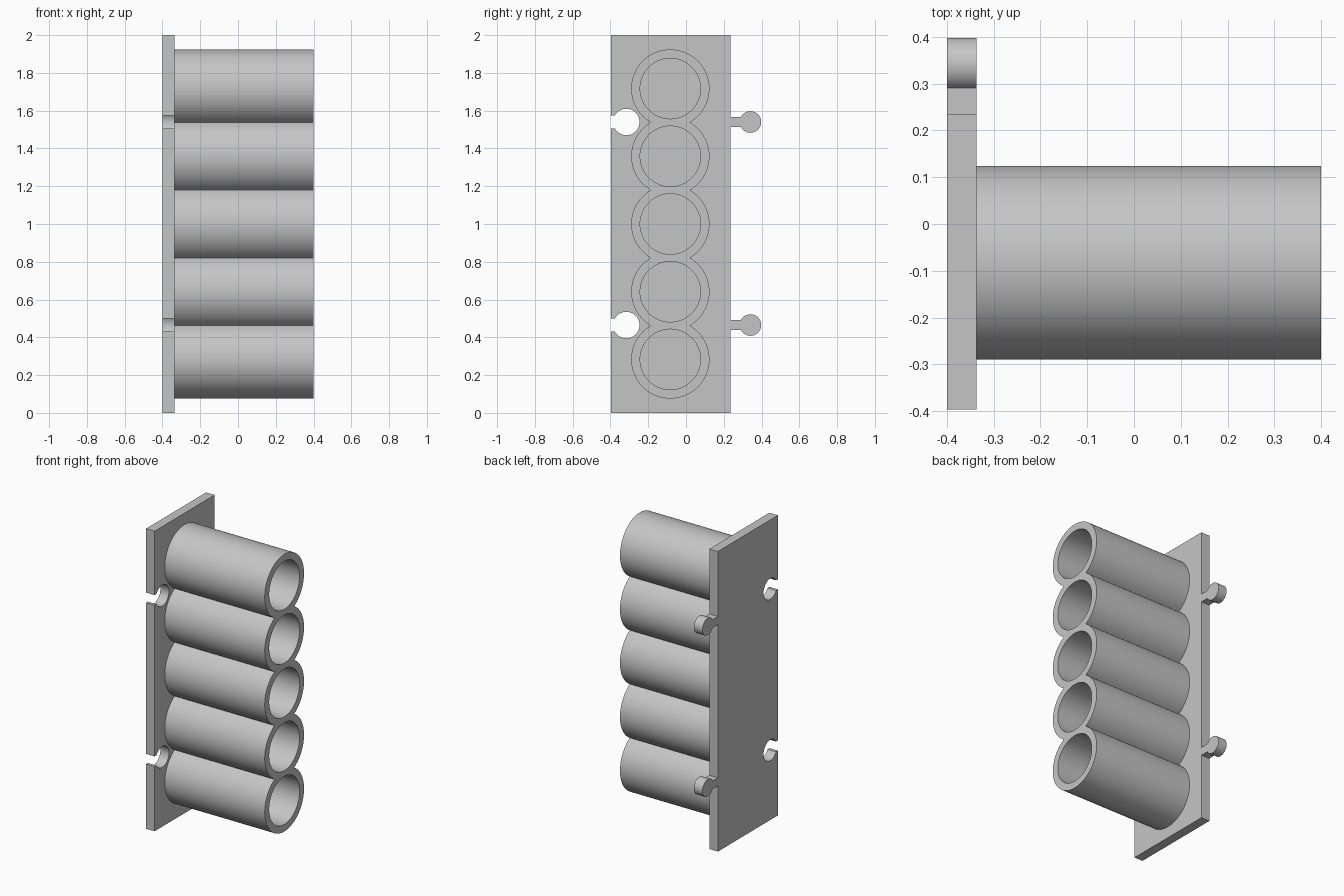
import bpy, bmesh
from math import sin, cos, asin, pi
from mathutils import Matrix

if "Cube" in bpy.data.objects:
    bpy.data.objects.remove(bpy.data.objects["Cube"], do_unlink=True)

grey = bpy.data.materials.new("light_grey")
grey.use_nodes = True
colour = (0.56, 0.56, 0.56, 1)
grey.diffuse_color = colour
grey.node_tree.nodes["Principled BSDF"].inputs["Base Color"].default_value = colour

BACK, PLATE_FRONT, TUBE_END = -0.4, -0.337, 0.4
SIDE, EDGE, HEIGHT = -0.397, 0.235, 2.0
TUBE_Y, OUTER, BORE, PITCH = -0.083, 0.207, 0.16, 0.3585
TUBE_Z = [1 + PITCH * i for i in range(-2, 3)]
CLIP_Z = [0.465, 1.54]


def arc(y, z, r, start, end, steps=48):
    """Points along an arc, both ends included."""
    angles = [start + (end - start) * i / steps for i in range(steps + 1)]
    return [(y + r * cos(a), z + r * sin(a)) for a in angles]


def extrude_profile(name, loops, x0, x1):
    """Fill closed y-z loops (inner loops become holes) and extrude along x."""
    curve = bpy.data.curves.new(name, "CURVE")
    curve.dimensions = "2D"
    curve.fill_mode = "BOTH"
    curve.extrude = (x1 - x0) / 2
    for points in loops:
        spline = curve.splines.new("POLY")
        spline.points.add(len(points) - 1)
        for p, (y, z) in zip(spline.points, points):
            p.co = (y, z, 0, 1)
        spline.use_cyclic_u = True
    temp = bpy.data.objects.new(name + "_profile", curve)
    bpy.context.collection.objects.link(temp)
    mesh = bpy.data.meshes.new_from_object(
        temp.evaluated_get(bpy.context.evaluated_depsgraph_get()))
    bpy.data.objects.remove(temp, do_unlink=True)

    # Turn the profile so that it stands in the y-z plane
    turn = Matrix(((0, 0, 1, 0), (1, 0, 0, 0), (0, 1, 0, 0), (0, 0, 0, 1)))
    mesh.transform(Matrix.Translation(((x0 + x1) / 2, 0, 0)) @ turn)
    bm = bmesh.new()
    bm.from_mesh(mesh)
    bmesh.ops.remove_doubles(bm, verts=bm.verts, dist=0.0002)
    bmesh.ops.recalc_face_normals(bm, faces=bm.faces)
    bm.to_mesh(mesh)
    bm.free()
    mesh.materials.clear()
    mesh.materials.append(grey)
    obj = bpy.data.objects.new(name, mesh)
    bpy.context.collection.objects.link(obj)
    bpy.ops.object.select_all(action="DESELECT")
    obj.select_set(True)
    bpy.context.view_layer.objects.active = obj
    bpy.ops.object.shade_smooth_by_angle(angle=pi / 6)
    return obj


# Backing plate: knobs on one long edge, matching keyhole sockets on the other
def knob(z, neck=0.027, r=0.057, y=0.341):
    a = pi - asin(neck / r)
    return [(EDGE, z - neck)] + arc(y, z, r, -a, a) + [(EDGE, z + neck)]


def socket(z, slot=0.034, r=0.07, y=-0.316):
    a = asin(slot / r)
    return [(SIDE, z + slot)] + arc(y, z, r, pi - a, a - pi) + [(SIDE, z - slot)]


outline = [(SIDE, 0), (EDGE, 0)]
for z in CLIP_Z:
    outline += knob(z)
outline += [(EDGE, HEIGHT), (SIDE, HEIGHT)]
for z in reversed(CLIP_Z):
    outline += socket(z)
extrude_profile("backing_plate", [outline], BACK, PLATE_FRONT)

# Row of five merged tubes, open at the far end and closed by the plate
cusp = asin(PITCH / 2 / OUTER)
right_side = []
for i, z in enumerate(TUBE_Z):
    start = -pi / 2 if i == 0 else -cusp
    end = pi / 2 if i == len(TUBE_Z) - 1 else cusp
    right_side += arc(TUBE_Y, z, OUTER, start, end)[:-1]
left_side = [(2 * TUBE_Y - y, HEIGHT - z) for y, z in right_side]
bores = [arc(TUBE_Y, z, BORE, 0, 2 * pi, 96)[:-1] for z in TUBE_Z]
extrude_profile("tube_row", [right_side + left_side] + bores,
                PLATE_FRONT - 0.01, TUBE_END)
